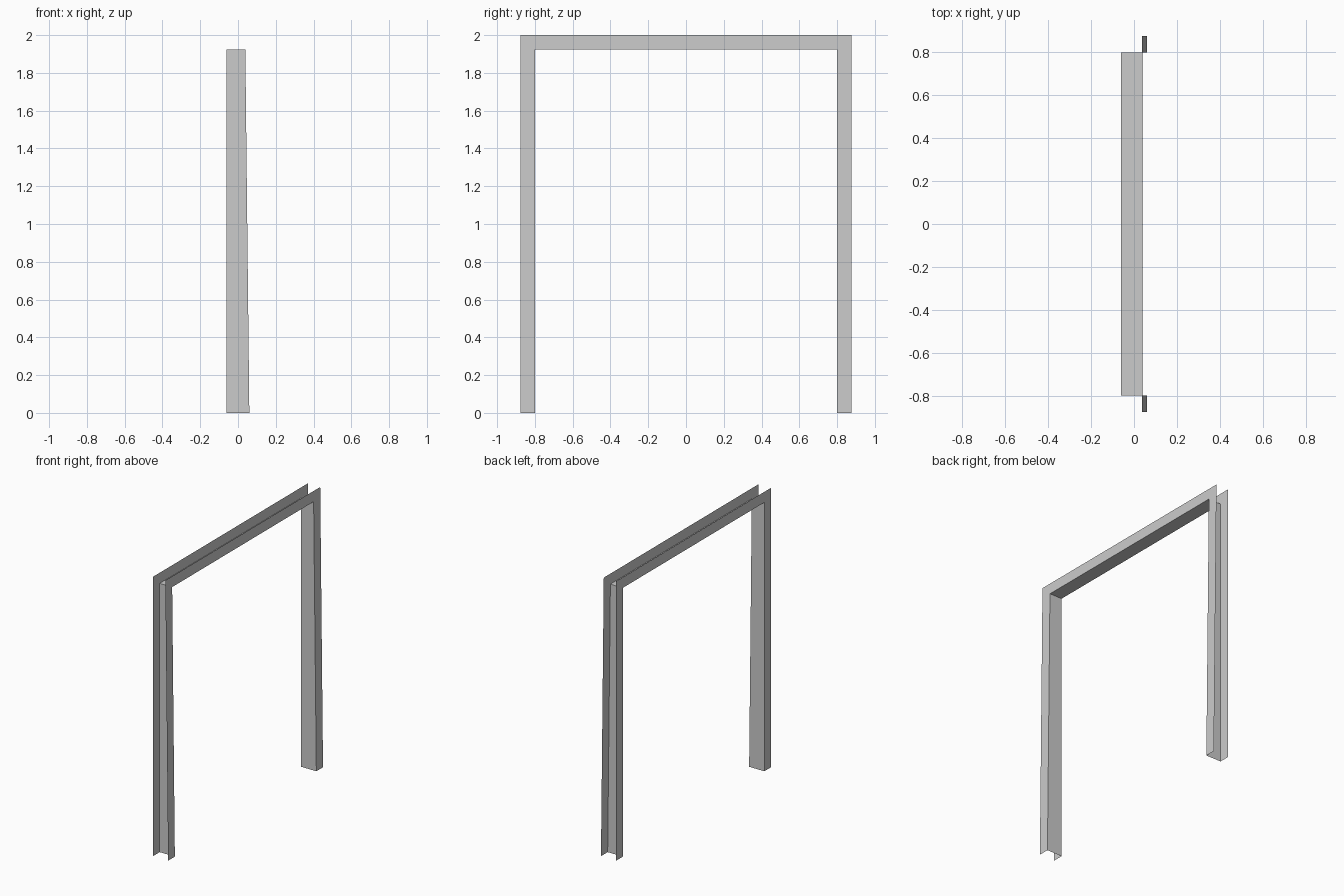
import bpy
import bmesh

cube = bpy.data.objects.get("Cube")
if cube:
    bpy.data.objects.remove(cube, do_unlink=True)

HEIGHT, HALF_WIDTH, TRIM = 2.0, 0.876, 0.076
BACK_X, BASE_X, TOP_X = -0.06, 0.06, 0.038

grey = bpy.data.materials.new("frame grey")
grey.use_nodes = True
colour = (0.6, 0.6, 0.6, 1)
grey.diffuse_color = colour
grey.node_tree.nodes["Principled BSDF"].inputs["Base Color"].default_value = colour


def straight(z):
    return BACK_X


def leaning(z):
    return BASE_X + (TOP_X - BASE_X) * z / HEIGHT


def arch(inset):
    """Path up one jamb, across the head and down the other jamb."""
    y, z = HALF_WIDTH - inset, HEIGHT - inset
    return [(-y, 0), (-y, z), (y, z), (y, 0)]


def strip(name, inset_a, x_a, inset_b, x_b):
    """Sheet bridging two arch-shaped edges."""
    bm = bmesh.new()
    edges = [[bm.verts.new((x(z), y, z)) for y, z in arch(inset)]
             for inset, x in ((inset_a, x_a), (inset_b, x_b))]
    a, b = edges
    for i in range(len(a) - 1):
        bm.faces.new((a[i], a[i + 1], b[i + 1], b[i]))
    mesh = bpy.data.meshes.new(name)
    bm.to_mesh(mesh)
    bm.free()
    mesh.materials.append(grey)
    obj = bpy.data.objects.new(name, mesh)
    bpy.context.collection.objects.link(obj)
    return obj


# Lining around the opening
strip("frame_lining", TRIM, straight, TRIM, leaning)
# Flat trim on one side, leaning trim on the other
strip("straight_trim", 0, straight, TRIM, straight)
strip("leaning_trim", TRIM, leaning, 0, leaning)
